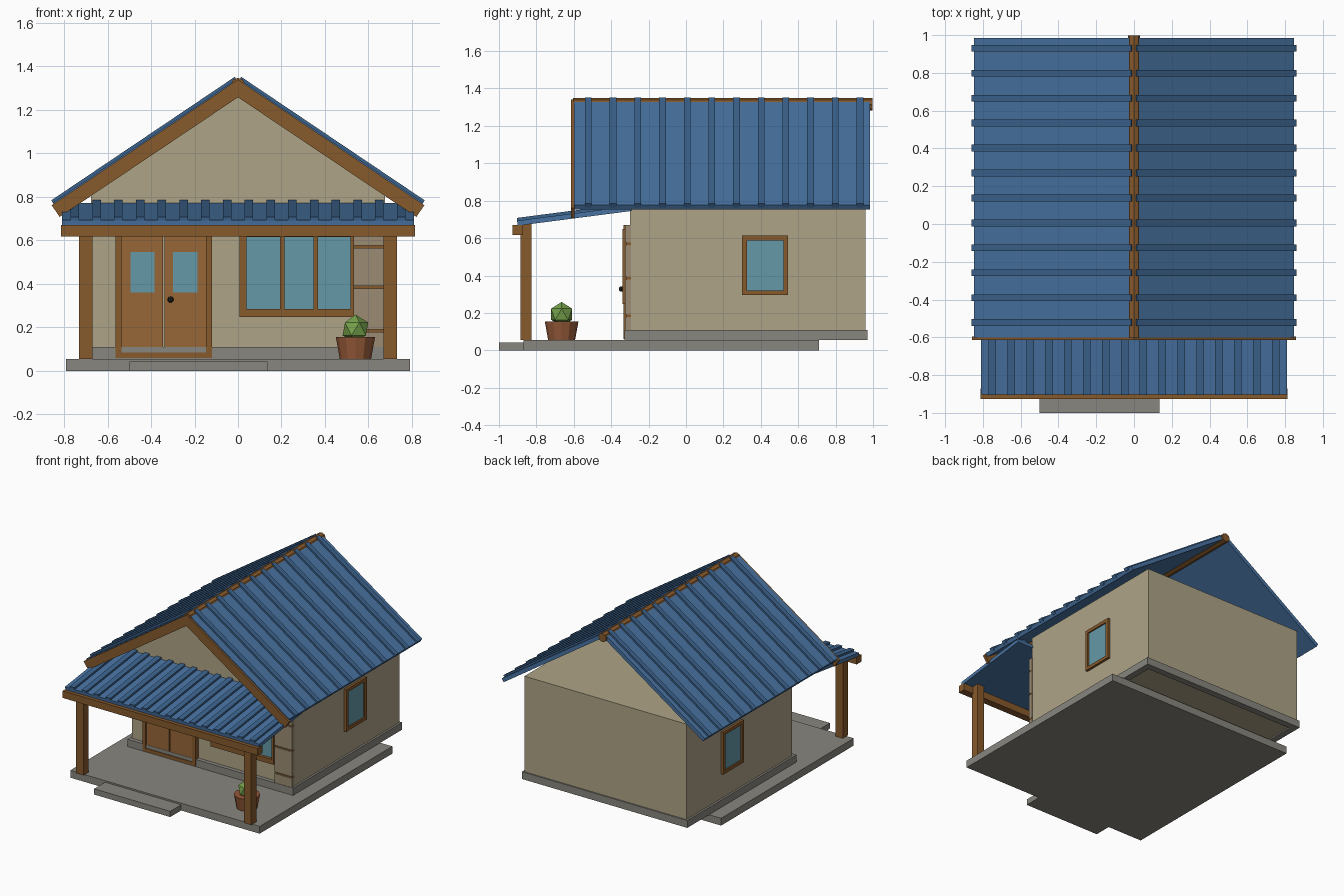
import bpy, bmesh
from mathutils import Vector, Matrix

if "Cube" in bpy.data.objects:
    bpy.data.objects.remove(bpy.data.objects["Cube"])

def material(name, r, g, b):
    m = bpy.data.materials.new(name)
    m.diffuse_color = (r, g, b, 1)
    m.use_nodes = True
    m.node_tree.nodes["Principled BSDF"].inputs["Base Color"].default_value = m.diffuse_color
    return m

WALL = material("plaster", 0.42, 0.37, 0.24)
STONE = material("stone", 0.25, 0.24, 0.21)
WOOD = material("wood", 0.24, 0.10, 0.025)
DOOR = material("door_wood", 0.31, 0.135, 0.04)
BLUE = material("roof_blue", 0.065, 0.17, 0.36)
RIB = material("rib_blue", 0.045, 0.125, 0.27)
GLASS = material("glass", 0.13, 0.32, 0.39)
BLOCK = material("block", 0.33, 0.26, 0.17)
CLAY = material("clay", 0.30, 0.10, 0.04)
LEAF = material("leaf", 0.18, 0.36, 0.07)
DARK = material("dark_metal", 0.015, 0.015, 0.015)

def finish(name, bm, mat):
    bmesh.ops.recalc_face_normals(bm, faces=bm.faces)
    me = bpy.data.meshes.new(name)
    bm.to_mesh(me)
    bm.free()
    me.materials.append(mat)
    ob = bpy.data.objects.new(name, me)
    bpy.context.collection.objects.link(ob)
    return ob

def boxes(name, mat, *ranges):
    """Each range is x0, x1, y0, y1, z0, z1."""
    bm = bmesh.new()
    for x0, x1, y0, y1, z0, z1 in ranges:
        m = Matrix.Translation(((x0 + x1) / 2, (y0 + y1) / 2, (z0 + z1) / 2))
        m = m @ Matrix.Diagonal((x1 - x0, y1 - y0, z1 - z0, 1))
        bmesh.ops.create_cube(bm, size=1, matrix=m)
    return finish(name, bm, mat)

def prisms(name, mat, profile, spans, axis):
    """Extrude a 2D profile (u, z) over each span along axis x or y."""
    bm = bmesh.new()
    for a, b in spans:
        ends = [[bm.verts.new((u, t, z) if axis == 'y' else (t, u, z))
                 for u, z in profile] for t in (a, b)]
        bm.faces.new(ends[0])
        bm.faces.new(ends[1])
        n = len(profile)
        for i in range(n):
            j = (i + 1) % n
            bm.faces.new((ends[0][i], ends[0][j], ends[1][j], ends[1][i]))
    return finish(name, bm, mat)

def mirror_x(ob):
    ob.modifiers.new("mirror", 'MIRROR').use_axis[0] = True
    return ob

def strip(p, q, top, bottom):
    """Profile of a sheet lying under the line p-q."""
    p, q = Vector(p), Vector(q)
    d = (q - p).normalized()
    n = Vector((-d.y, d.x))
    if n.y < 0:
        n = -n
    return [p - n * top, q - n * top, q - n * bottom, p - n * bottom]

def cone(name, mat, r0, r1, z0, z1, x, y, sides):
    bm = bmesh.new()
    bmesh.ops.create_cone(bm, cap_ends=True, segments=sides, radius1=r0, radius2=r1,
                          depth=z1 - z0, matrix=Matrix.Translation((x, y, (z0 + z1) / 2)))
    return finish(name, bm, mat)

# Ground slab, step and plinth ring
boxes("porch_slab", STONE, (-.79, .79, -.87, .71, 0, .055))
boxes("front_step", STONE, (-.5, .135, -1, -.87, 0, .043))
boxes("plinth", STONE, (-.69, .69, -.33, -.28, .055, .11), (-.69, .69, .92, .97, .055, .11),
      (-.69, -.64, -.28, .92, .055, .11), (.64, .69, -.28, .92, .055, .11))

# House body with flat ceiling and front gable
boxes("walls", WALL, (-.675, .675, -.30, .96, .065, .83))
prisms("front_gable", WALL, [(-.675, .83), (.675, .83), (0, 1.285)], [(-.30, -.27)], 'y')

# Main roof sheets, ribs, bargeboards and ridge
ridge, eave = (.015, 1.352), (.855, .787)
mirror_x(prisms("roof_sheet", BLUE, strip(ridge, eave, .013, .042), [(-.60, .985)], 'y'))
rib_y = [-.522 + .132 * i for i in range(12)]
mirror_x(prisms("roof_ribs", RIB, strip(ridge, (.859, .784), 0, .025),
                [(y - .018, y + .018) for y in rib_y], 'y'))
mirror_x(prisms("bargeboard", WOOD, [(0, 1.34), (.857, .762), (.82, .708), (0, 1.258)],
                [(-.615, -.595)], 'y'))
ridge_cap = cone("ridge_cap", WOOD, .033, .033, -.80, .80, 0, 0, 8)
ridge_cap.rotation_euler.x = 1.5708
ridge_cap.location = (0, .197, 1.315)

# Porch roof, beam and posts
low, high = (-.905, .708), (-.295, .787)
prisms("porch_roof", BLUE, strip(low, high, .015, .042), [(-.81, .81)], 'x')
prisms("porch_ribs", RIB, strip(low, high, 0, .025),
       [(-.77 + .1 * i, -.73 + .1 * i) for i in range(16)], 'x')
boxes("porch_beam", WOOD, (-.813, .813, -.927, -.872, .617, .67))
mirror_x(boxes("porch_post", WOOD, (.67, .73, -.885, -.825, .055, .675)))

# Double door
boxes("door_frame", WOOD, (-.563, -.535, -.335, -.29, .06, .67), (-.148, -.12, -.335, -.29, .06, .67),
      (-.535, -.148, -.335, -.29, .64, .67), (-.535, -.148, -.335, -.29, .06, .085))
boxes("door_leaves", DOOR, (-.535, -.345, -.328, -.29, .085, .64), (-.337, -.148, -.328, -.29, .085, .64))
boxes("door_glass", GLASS, (-.495, -.385, -.333, -.32, .36, .547), (-.298, -.187, -.333, -.32, .36, .547))
bm = bmesh.new()
bmesh.ops.create_uvsphere(bm, u_segments=8, v_segments=6, radius=.014,
                          matrix=Matrix.Translation((-.31, -.345, .328)))
finish("door_knob", bm, DARK)

# Front window with two mullions
boxes("front_window_frame", WOOD, (.008, .533, -.34, -.29, .248, .285), (.008, .533, -.34, -.29, .615, .65),
      (.008, .04, -.34, -.29, .285, .615), (.518, .533, -.34, -.29, .285, .615),
      (.193, .213, -.335, -.29, .285, .615), (.347, .367, -.335, -.29, .285, .615))
boxes("front_window_glass", GLASS, (.04, .518, -.318, -.29, .285, .615))

# Side windows
mirror_x(boxes("side_window_frame", WOOD, (.66, .693, .30, .325, .295, .613), (.66, .693, .52, .545, .295, .613),
               (.66, .693, .325, .52, .295, .32), (.66, .693, .325, .52, .588, .613)))
mirror_x(boxes("side_window_glass", GLASS, (.66, .683, .325, .52, .32, .588)))

# Block-clad corner with recessed joints
levels = [.085, .185, .385, .57, .675]
boxes("corner_blocks", BLOCK, *[(.533, .678, -.327, -.295, a + .006, b - .006)
                                for a, b in zip(levels, levels[1:])])
boxes("corner_joints", WOOD, (.535, .677, -.318, -.295, .09, .67))

# Potted plant
cone("plant_pot", CLAY, .072, .09, .055, .155, .54, -.665, 12)
bm = bmesh.new()
bmesh.ops.create_icosphere(bm, subdivisions=1, radius=.066,
                           matrix=Matrix.Translation((.54, -.665, .193)))
finish("plant", bm, LEAF)
